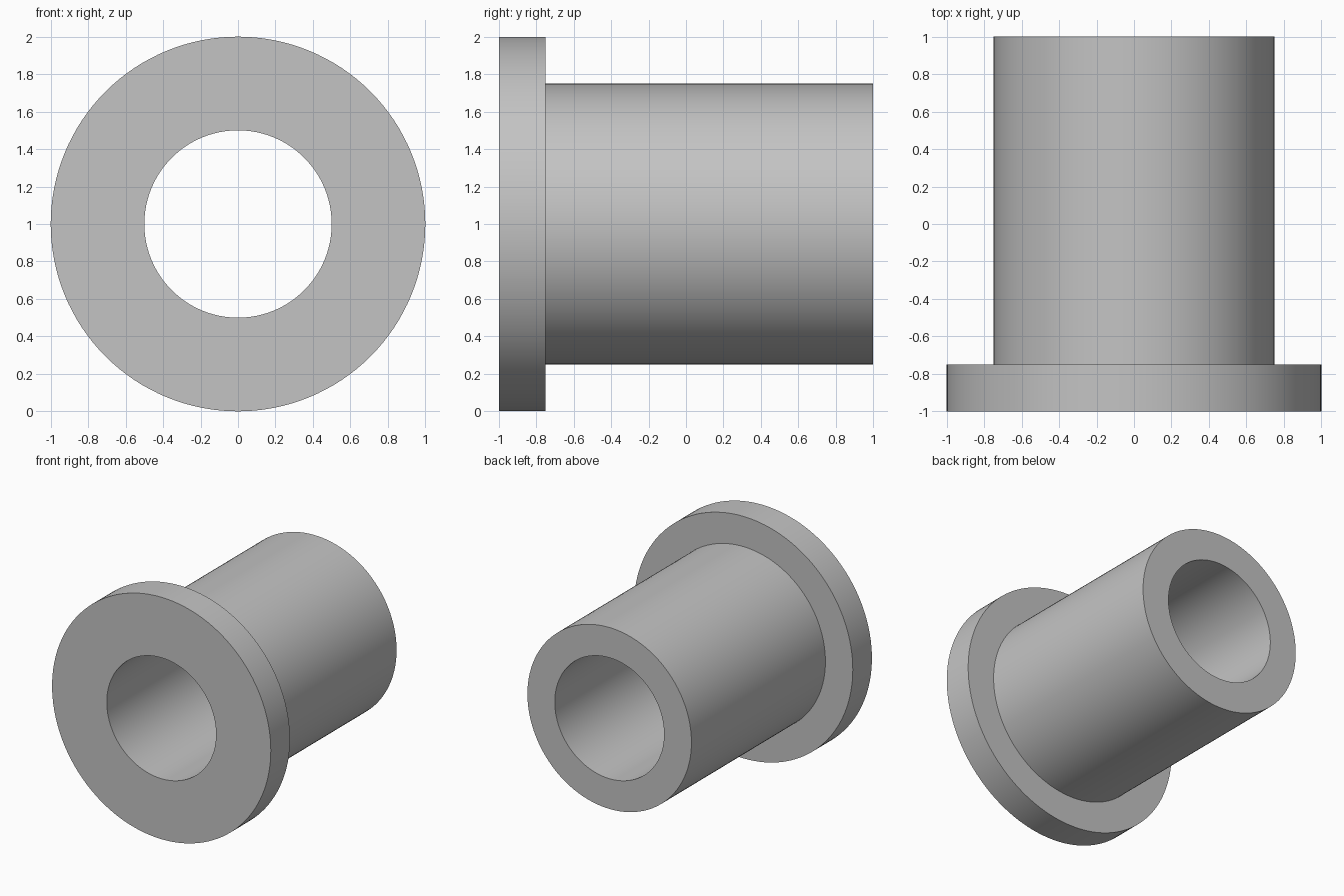
import bpy, bmesh, math

cube = bpy.data.objects.get("Cube")
if cube:
    bpy.data.objects.remove(cube, do_unlink=True)

SEGMENTS = 128

# Plain grey metal
grey = bpy.data.materials.new("grey_metal")
grey.use_nodes = True
colour = (0.55, 0.55, 0.55, 1)
grey.diffuse_color = colour
grey.node_tree.nodes["Principled BSDF"].inputs["Base Color"].default_value = colour

# Closed wall section as (radius, y): flange, sleeve, bore
section = [(0.5, -1), (1, -1), (1, -0.75), (0.75, -0.75), (0.75, 1), (0.5, 1)]

# Revolve the section around the horizontal bore axis
bm = bmesh.new()
rings = []
for i in range(SEGMENTS):
    a = math.tau * i / SEGMENTS
    rings.append([bm.verts.new((r * math.cos(a), y, 1 + r * math.sin(a)))
                  for r, y in section])
for i, ring in enumerate(rings):
    following = rings[(i + 1) % SEGMENTS]
    for j in range(len(section)):
        k = (j + 1) % len(section)
        bm.faces.new((ring[j], ring[k], following[k], following[j]))
bmesh.ops.recalc_face_normals(bm, faces=bm.faces)

mesh = bpy.data.meshes.new("flanged_bushing")
bm.to_mesh(mesh)
bm.free()
mesh.materials.append(grey)

bushing = bpy.data.objects.new("flanged_bushing", mesh)
bpy.context.collection.objects.link(bushing)

# Smooth curved walls with crisp rims
bpy.ops.object.select_all(action="DESELECT")
bushing.select_set(True)
bpy.context.view_layer.objects.active = bushing
bpy.ops.object.shade_smooth_by_angle(angle=math.radians(30))
